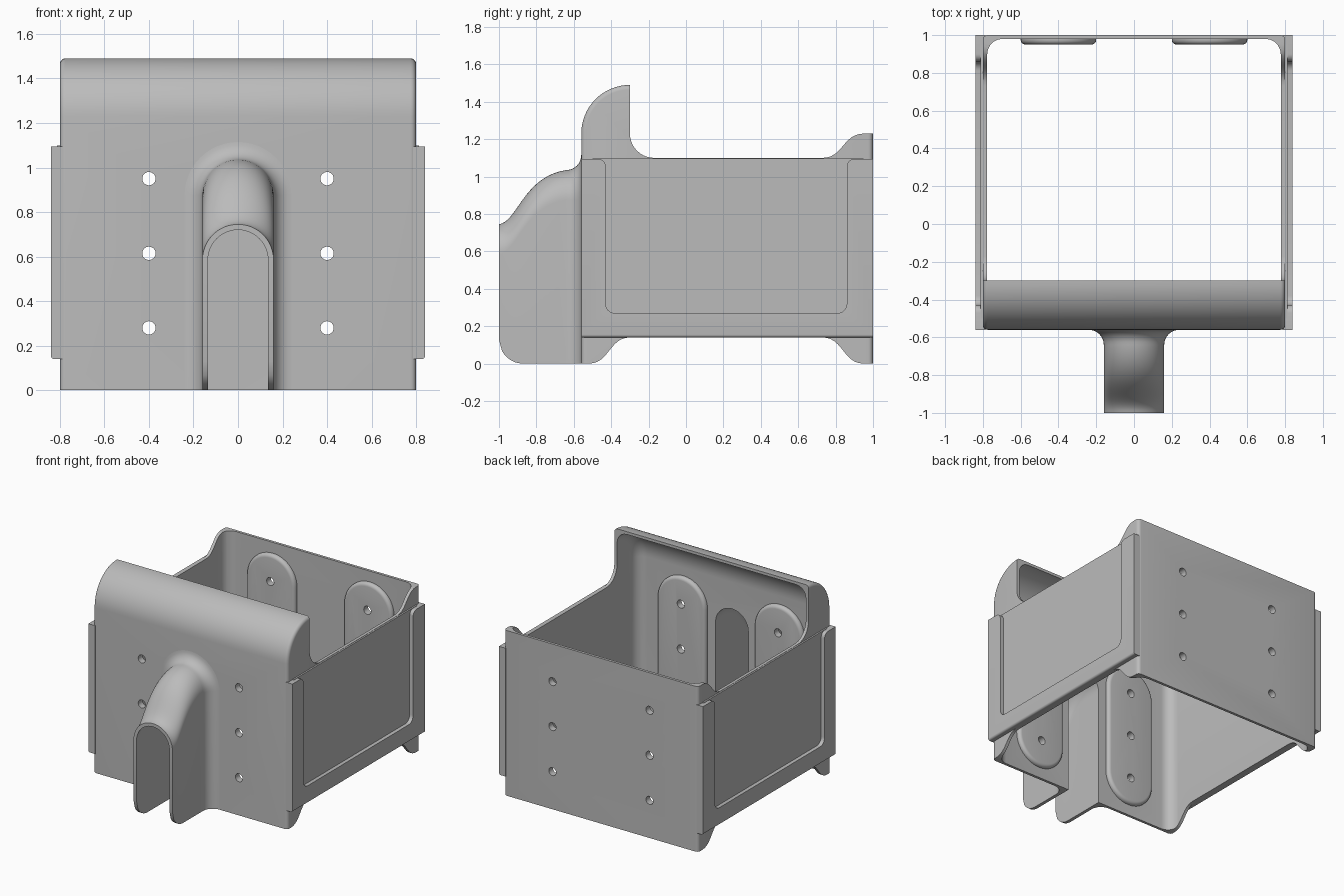
import bpy, bmesh, math
from mathutils import Vector
from mathutils.geometry import interpolate_bezier

cube = bpy.data.objects.get("Cube")
if cube:
    bpy.data.objects.remove(cube, do_unlink=True)

grey = bpy.data.materials.new("plain_grey")
grey.use_nodes = True
GREY = (0.5, 0.5, 0.5, 1)
grey.diffuse_color = GREY
grey.node_tree.nodes["Principled BSDF"].inputs["Base Color"].default_value = GREY


def arc(cx, cy, r, start, end, n=10):
    angles = [math.radians(start + (end - start) * i / n) for i in range(n + 1)]
    return [(cx + r * math.cos(a), cy + r * math.sin(a)) for a in angles]


def curve(a, b, c, d, n=12):
    pts = interpolate_bezier(*[Vector((*p, 0)) for p in (a, b, c, d)], n + 1)
    return [(p.x, p.y) for p in pts]


def s_bend(a, b):
    mid = (a[0] + b[0]) / 2
    return curve(a, (mid, a[1]), (mid, b[1]), b)


def loft(name, rings, bevel=0, rule=None):
    """Skin closed rings of equal length and optionally round chosen cap edges."""
    bm = bmesh.new()
    loops = [[bm.verts.new(p) for p in ring] for ring in rings]
    n = len(loops[0])
    for r0, r1 in zip(loops, loops[1:]):
        for i in range(n):
            j = (i + 1) % n
            bm.faces.new((r0[i], r0[j], r1[j], r1[i]))
    caps = [bm.faces.new(loops[0]), bm.faces.new(loops[-1])]
    bmesh.ops.recalc_face_normals(bm, faces=bm.faces)
    if bevel:
        edges = {e for f in caps for e in f.edges
                 if rule is None or all(rule(v.co) for v in e.verts)}
        bmesh.ops.bevel(bm, geom=list(edges), offset=bevel, segments=5,
                        profile=0.5, affect='EDGES', clamp_overlap=False)
    mesh = bpy.data.meshes.new(name)
    bm.to_mesh(mesh)
    bm.free()
    obj = bpy.data.objects.new(name, mesh)
    bpy.context.collection.objects.link(obj)
    mesh.materials.append(grey)
    return obj


def prism_x(name, pts, x0, x1, **kw):
    return loft(name, [[(x, y, z) for y, z in pts] for x in (x0, x1)], **kw)


def prism_y(name, pts, y0, y1, **kw):
    return loft(name, [[(x, y, z) for x, z in pts] for y in (y0, y1)], **kw)


def activate(obj):
    bpy.ops.object.select_all(action='DESELECT')
    obj.select_set(True)
    bpy.context.view_layer.objects.active = obj


def cut(obj, cutter):
    mod = obj.modifiers.new("cut", 'BOOLEAN')
    mod.operation = 'DIFFERENCE'
    mod.solver = 'EXACT'
    mod.object = cutter
    activate(obj)
    bpy.ops.object.modifier_apply(modifier=mod.name)


# Box shell with hood and feet
outline = ([(-0.56, 0)] + s_bend((-0.52, 0), (-0.30, 0.14))
           + s_bend((0.73, 0.14), (0.95, 0)) + [(1, 0), (1, 1.23)]
           + s_bend((0.95, 1.23), (0.73, 1.10))
           + arc(-0.17, 1.23, 0.13, 270, 180)
           + arc(-0.30, 1.23, 0.26, 90, 180, 16))


def front_or_back(co):
    on_hood = co.z > 1.22 and co.y < -0.29 and \
        math.hypot(co.y + 0.30, co.z - 1.23) > 0.25
    return co.y < -0.55 or co.y > 0.99 or on_hood


shell = prism_x("box_shell", outline, -0.80, 0.80, bevel=0.025, rule=front_or_back)
hollow = arc(-0.28, 1.21, 0.26, 90, 180, 16) + [(-0.54, -0.3), (0.98, -0.3), (0.98, 1.47)]
cavity = prism_x("cavity_cutter", hollow, -0.777, 0.777, bevel=0.08)
cut(shell, cavity)

# Nose duct that flares into the front wall
spine = curve((-1, 0.745), (-0.9, 0.76), (-0.87, 1.0), (-0.64, 1.035), 18)
sections = [(y, 0.16, z) for y, z in spine]
for i in range(1, 9):
    a = math.radians(90 * i / 8)
    flare = 0.08 * (1 - math.cos(a))
    sections.append((-0.64 + 0.08 * math.sin(a), 0.16 + flare, 1.035 + flare))
sections.append((-0.545, 0.24, 1.115))


def arch(y, w, top, bottom):
    pts = [(w, bottom)] + arc(0, top - w, w, 0, 180, 24) + [(-w, bottom)]
    return [(x, y, z) for x, z in pts]


def nose_bottom(y):
    return 0.13 - math.sqrt(0.13 ** 2 - (y + 0.87) ** 2) if y < -0.87 else 0


nose = loft("nose_duct", [arch(y, w, t, nose_bottom(y)) for y, w, t in sections])
inner = [(-1.05, 0.72)] + [(y, z - 0.025) for y, z in spine] + [(-0.45, 1.01)]
channel = loft("channel_cutter", [arch(y, 0.135, t, -0.2) for y, t in inner])
cut(shell, channel)
cut(nose, channel)

# Raised side frames around recessed panels
window = ([(-0.56, 0.14), (1, 0.14), (1, 1.095)] + arc(0.90, 1.055, 0.04, 90, 180, 6)
          + arc(0.81, 0.32, 0.05, 0, -90, 6) + arc(-0.38, 0.32, 0.05, 270, 180, 6)
          + arc(-0.47, 1.055, 0.04, 0, 90, 6) + [(-0.56, 1.095)])
panel = [(-0.50, 0.16), (0.95, 0.16), (0.95, 1.098), (-0.50, 1.098)]
parts = [shell, nose]
for side, s in (("left", 1), ("right", -1)):
    parts.append(prism_x(side + "_frame", window, s * 0.785, s * 0.84, bevel=0.015,
                         rule=lambda co: co.z < 0.15 and abs(co.x) > 0.83))
    parts.append(prism_x(side + "_panel", panel, s * 0.785, s * 0.812))

# Long rounded mounting pads inside the front and back walls
HOLES = (0.28, 0.615, 0.95)
drilled = [shell]
for end, wall, face in (("front", -0.55, -0.51), ("back", 0.99, 0.95)):
    for side, x in (("left", 0.4), ("right", -0.4)):
        pad = arc(x, HOLES[-1], 0.2, 0, 180, 24) + arc(x, HOLES[0], 0.2, 180, 360, 24)
        drilled.append(prism_y(f"{end}_{side}_pad", pad, wall, face, bevel=0.025,
                               rule=lambda co, f=face: abs(co.y - f) < 0.01))
parts += drilled[1:]

# Screw holes through both walls
cutters = [cavity, channel]
for x in (-0.4, 0.4):
    for z in HOLES:
        drill = prism_y("drill_cutter", arc(x, z, 0.03, 0, 345, 23), -1.2, 1.2)
        cutters.append(drill)
        for obj in drilled:
            if obj is shell or abs(obj.data.vertices[0].co.x - x) < 0.3:
                cut(obj, drill)

for cutter in cutters:
    bpy.data.objects.remove(cutter, do_unlink=True)
for obj in parts:
    activate(obj)
    bpy.ops.object.shade_smooth_by_angle(angle=math.radians(30))
